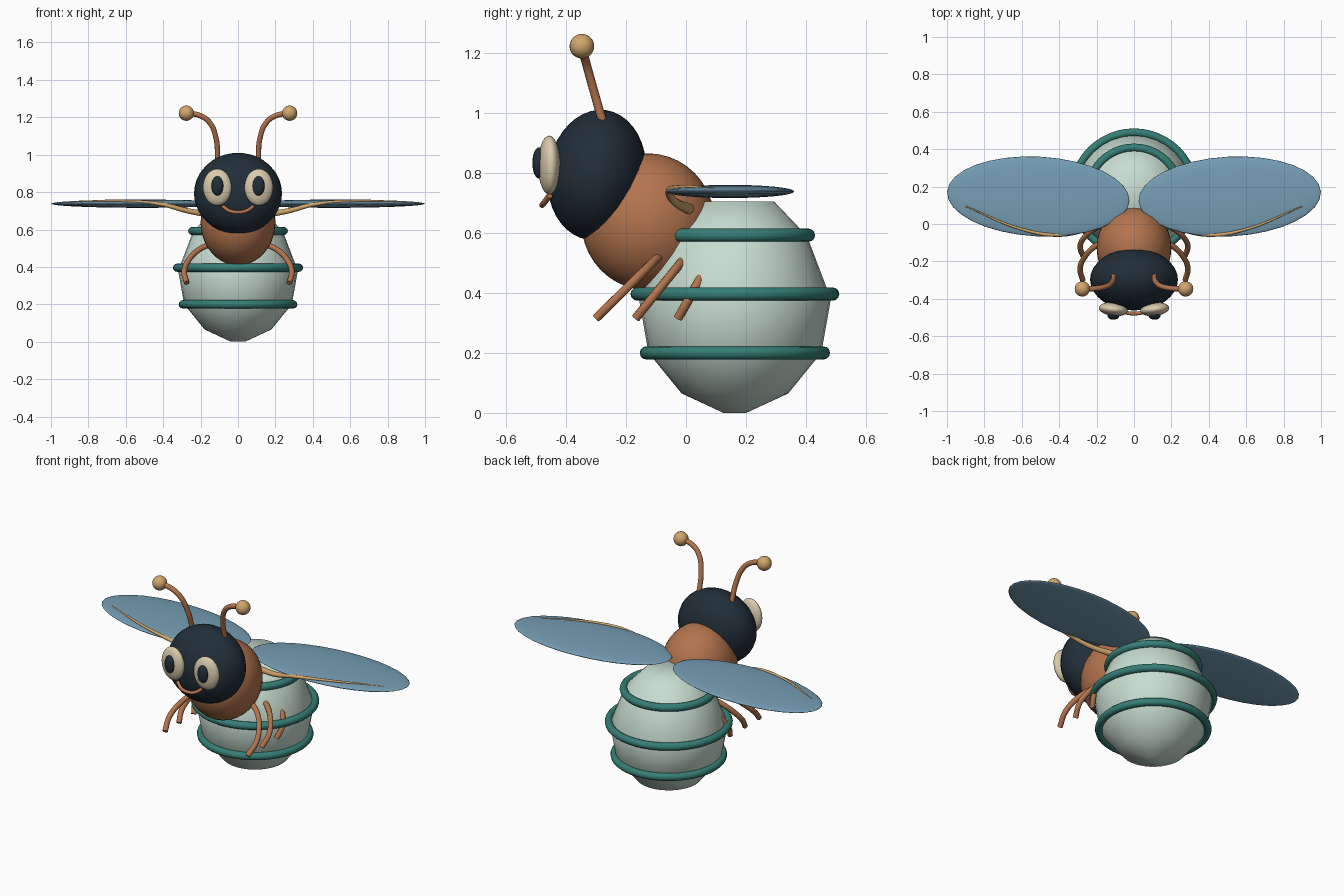
import bpy
import bmesh
from math import radians
from mathutils import Vector

cube = bpy.data.objects.get("Cube")
if cube:
    bpy.data.objects.remove(cube, do_unlink=True)


def material(name, rgb):
    m = bpy.data.materials.new(name)
    m.use_nodes = True
    m.diffuse_color = (*rgb, 1)
    bsdf = next(n for n in m.node_tree.nodes if n.type == 'BSDF_PRINCIPLED')
    bsdf.inputs["Base Color"].default_value = (*rgb, 1)
    return m


NAVY = material("dark navy", (0.015, 0.027, 0.04))
BROWN = material("copper brown", (0.45, 0.175, 0.075))
MINT = material("pale mint", (0.58, 0.72, 0.64))
TEAL = material("teal", (0.035, 0.21, 0.18))
CREAM = material("cream", (0.7, 0.6, 0.42))
TAN = material("tan", (0.64, 0.38, 0.15))
BLUE = material("wing blue", (0.18, 0.34, 0.46))


def finish(obj, name, mat, angle=50):
    obj.name = name
    obj.data.materials.append(mat)
    if obj.type == 'MESH':
        bpy.ops.object.shade_smooth_by_angle(angle=radians(angle))
    return obj


def ellipsoid(name, mat, centre, radii, rot=(0, 0, 0), segments=32, rings=20):
    bpy.ops.mesh.primitive_uv_sphere_add(
        segments=segments, ring_count=rings, radius=1, location=centre,
        rotation=[radians(a) for a in rot])
    obj = bpy.context.object
    obj.scale = radii
    return finish(obj, name, mat)


def tube(name, mat, points, radius, taper=1.0):
    """Round tube along a smooth path, thinning towards its end."""
    curve = bpy.data.curves.new(name, 'CURVE')
    curve.dimensions = '3D'
    curve.bevel_depth = radius
    curve.bevel_resolution = 3
    curve.resolution_u = 8
    curve.use_fill_caps = True
    spline = curve.splines.new('BEZIER')
    spline.bezier_points.add(len(points) - 1)
    for i, (bp, p) in enumerate(zip(spline.bezier_points, points)):
        bp.co = Vector(p)
        bp.handle_left_type = bp.handle_right_type = 'AUTO'
        bp.radius = 1 + (taper - 1) * i / (len(points) - 1)
    obj = bpy.data.objects.new(name, curve)
    bpy.context.collection.objects.link(obj)
    return finish(obj, name, mat)


# Abdomen: turned profile of radius and height
ABDOMEN_Y = 0.163
profile = [(0.038, 0), (0.178, 0.065), (0.288, 0.2), (0.32, 0.38),
           (0.24, 0.59), (0.13, 0.705)]
bm = bmesh.new()
verts = [bm.verts.new((r, 0, z)) for r, z in profile]
verts = [bm.verts.new((0, 0, 0))] + verts + [bm.verts.new((0, 0, profile[-1][1]))]
edges = [bm.edges.new(pair) for pair in zip(verts, verts[1:])]
bmesh.ops.spin(bm, geom=verts + edges, cent=(0, 0, 0), axis=(0, 0, 1),
               angle=radians(360), steps=32)
bmesh.ops.remove_doubles(bm, verts=bm.verts, dist=0.0005)
bmesh.ops.recalc_face_normals(bm, faces=bm.faces)
mesh = bpy.data.meshes.new("abdomen")
bm.to_mesh(mesh)
bm.free()
abdomen = bpy.data.objects.new("abdomen", mesh)
abdomen.location.y = ABDOMEN_Y
bpy.context.collection.objects.link(abdomen)
bpy.ops.object.select_all(action='DESELECT')
bpy.context.view_layer.objects.active = abdomen
abdomen.select_set(True)
finish(abdomen, "abdomen", MINT)

# Rings around the abdomen
for label, radius, z in [("lower", 0.295, 0.2), ("middle", 0.326, 0.396),
                         ("upper", 0.245, 0.592)]:
    bpy.ops.mesh.primitive_torus_add(
        major_radius=radius, minor_radius=0.022, major_segments=48,
        minor_segments=12, location=(0, ABDOMEN_Y, z))
    finish(bpy.context.object, label + "_ring", TEAL, 60)

# Thorax and head
ellipsoid("thorax", BROWN, (0, -0.127, 0.637), (0.2, 0.222, 0.228))
ellipsoid("head", NAVY, (0, -0.297, 0.793), (0.235, 0.164, 0.218), (-8, 0, 0))

# Smile
tube("mouth", BROWN, [(-0.082, -0.455, 0.724), (-0.045, -0.473, 0.7),
                      (0, -0.479, 0.693), (0.045, -0.473, 0.7),
                      (0.082, -0.455, 0.724)], 0.01)

# Paired parts
for side, s in (("left", 1), ("right", -1)):
    def mirrored(points):
        return [(s * x, y, z) for x, y, z in points]

    ellipsoid(side + "_eye", CREAM, (s * 0.111, -0.456, 0.826),
              (0.077, 0.036, 0.098), (0, 0, s * 7))
    ellipsoid(side + "_pupil", NAVY, (s * 0.11, -0.49, 0.833),
              (0.032, 0.022, 0.052), segments=20, rings=12)

    # Antenna leaning forward and bending outward
    tip = (s * 0.276, -0.347, 1.222)
    tube(side + "_antenna", BROWN, mirrored(
        [(0.108, -0.272, 0.95), (0.118, -0.312, 1.09), (0.15, -0.334, 1.17),
         (0.2, -0.344, 1.208), (0.27, -0.347, 1.222)]), 0.0145)
    ellipsoid(side + "_antenna_ball", TAN, tip, (0.041, 0.041, 0.041),
              segments=24, rings=14)

    # Wing and its tapering front vein
    ellipsoid(side + "_wing", BLUE, (s * 0.512, 0.147, 0.738),
              (0.488, 0.213, 0.022), (0, 0, s * 3), rings=16)
    tube(side + "_wing_vein", TAN, mirrored(
        [(0.15, 0.01, 0.68), (0.27, -0.032, 0.7), (0.41, -0.058, 0.735),
         (0.6, -0.028, 0.752), (0.9, 0.095, 0.748)]), 0.018, 0.2)

    # Three legs sweeping out, forward and down
    for label, y_top, y_foot in [("front", -0.09, -0.3), ("middle", 0.0, -0.168),
                                 ("rear", 0.09, -0.027)]:
        shape = [(0.15, 0.522), (0.215, 0.488), (0.268, 0.43),
                 (0.288, 0.375), (0.274, 0.315)]
        top, foot = shape[0][1], shape[-1][1]
        path = [(x, y_top + (y_foot - y_top) * (top - z) / (top - foot), z)
                for x, z in shape]
        tube(f"{side}_{label}_leg", BROWN, mirrored(path), 0.015)
